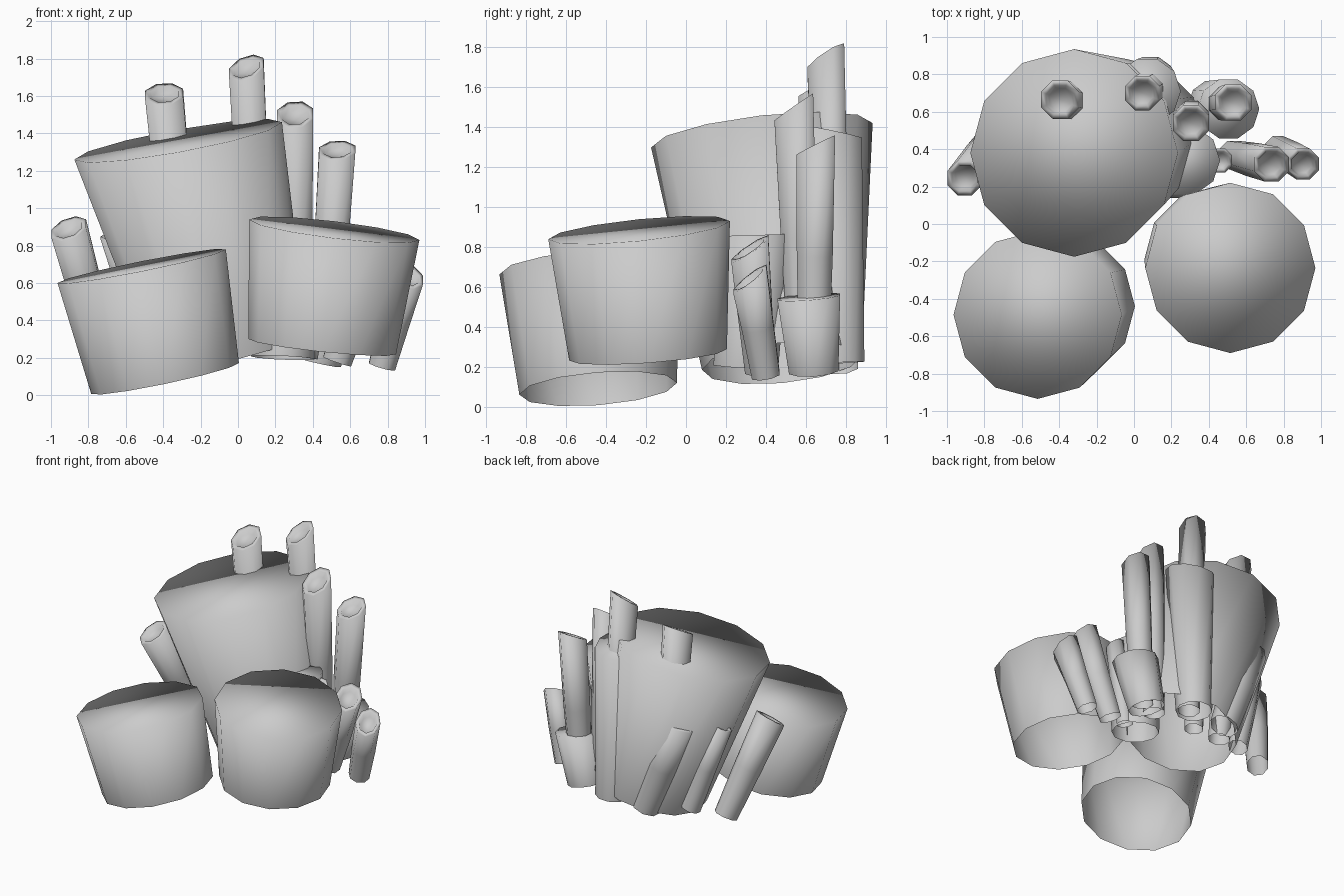
import bpy, bmesh, math
from mathutils import Vector

if "Cube" in bpy.data.objects:
    bpy.data.objects.remove(bpy.data.objects["Cube"])


def stalk(name, bottom, top, r0, r1, slope, sides=8, hollow=False, phase=0.0):
    """Open-bottomed tapered tube; rings are tilted planes, top cut at 'slope'."""
    b, t = Vector(bottom), Vector(top)
    ax = t - b
    s0 = Vector((-ax.x / ax.z, -ax.y / ax.z))
    s1 = Vector(slope)
    bm = bmesh.new()

    def ring(c, r, s):
        vs = []
        for i in range(sides):
            a = 2 * math.pi * i / sides + phase
            x, y = r * math.cos(a), r * math.sin(a)
            vs.append(bm.verts.new((c.x + x, c.y + y, c.z + s.x * x + s.y * y)))
        return vs

    rings = [ring(b, r0, s0)]
    if hollow:
        # nearly full width by mid height, then a rim and a recessed mouth
        rings.append(ring(b.lerp(t, 0.5), r0 * 0.3 + r1 * 0.7, s0))
        rings.append(ring(t, r1, s1))
        rings.append(ring(t, r1 * 0.74, s1))
        rings.append(ring(t - ax.normalized() * 0.03, r1 * 0.6, s1))
    else:
        rings.append(ring(t, r1, s1))
    for lo, hi in zip(rings, rings[1:]):
        for i in range(sides):
            j = (i + 1) % sides
            bm.faces.new((lo[i], lo[j], hi[j], hi[i]))
    bm.faces.new(rings[-1])
    for f in bm.faces:
        f.smooth = True
    me = bpy.data.meshes.new(name)
    bm.to_mesh(me)
    bm.free()
    ob = bpy.data.objects.new(name, me)
    bpy.context.collection.objects.link(ob)
    return ob


# Large barrels, capped with one smooth polygon
barrels = [
    ("barrel_front_left", (-0.39, -0.44, 0.09), (-0.515, -0.485, 0.69), 0.395, 0.45, (0.2, 0.06)),
    ("barrel_front_right", (0.45, -0.19, 0.26), (0.515, -0.235, 0.885), 0.395, 0.455, (-0.12, 0.10)),
    ("barrel_back", (-0.03, 0.48, 0.22), (-0.32, 0.38, 1.36), 0.40, 0.555, (0.18, 0.11)),
]
for name, b, t, r0, r1, s in barrels:
    stalk(name, b, t, r0, r1, s, sides=12)

# Medium capped cups at the back and right
cups = [
    ("cup_back", (0.09, 0.77, 0.22), (0.07, 0.71, 1.38), 0.13, 0.18, (0.05, -0.2)),
    ("cup_right", (0.42, 0.64, 0.18), (0.505, 0.615, 0.55), 0.13, 0.165, (-0.1, 0.08)),
    ("cup_middle", (0.24, 0.30, 0.2), (0.27, 0.34, 0.86), 0.17, 0.19, (0.0, 0.03)),
]
for name, b, t, r0, r1, s in cups:
    stalk(name, b, t, r0, r1, s, sides=10)

# Thin tubes with slanted, rimmed mouths
tubes = [
    ("tube_tallest", (0.12, 0.75, 0.22), (0.045, 0.70, 1.75), 0.08, 0.10, (0.3, 0.65)),
    ("tube_through_barrel", (-0.26, 0.63, 0.18), (-0.395, 0.665, 1.61), 0.08, 0.11, (0.05, 0.55)),
    ("tube_right_tall", (0.31, 0.59, 0.2), (0.305, 0.54, 1.50), 0.08, 0.105, (0.05, 0.7)),
    ("tube_right_medium", (0.46, 0.64, 0.2), (0.53, 0.65, 1.31), 0.08, 0.105, (0.05, 0.5)),
    ("tube_right_short", (0.53, 0.37, 0.18), (0.735, 0.32, 0.79), 0.08, 0.10, (-0.25, 0.65)),
    ("tube_far_right", (0.77, 0.40, 0.155), (0.905, 0.32, 0.64), 0.075, 0.09, (-0.3, 0.75)),
    ("tube_far_left", (-0.71, 0.52, 0.18), (-0.905, 0.245, 0.89), 0.08, 0.10, (0.3, 0.6)),
    ("tube_hidden_top", (-0.05, 0.6, 0.2), (-0.15, 0.57, 1.375), 0.07, 0.06, (0.2, 0.6)),
    ("tube_hidden_left", (-0.46, 0.60, 0.2), (-0.67, 0.51, 0.86), 0.07, 0.07, (0.3, 0.3)),
    ("tube_back_brace", (-0.19, 0.77, 0.2), (-0.46, 0.73, 0.92), 0.10, 0.12, (0.35, 0.1)),
    ("tube_inner_right", (0.37, 0.34, 0.2), (0.46, 0.34, 0.80), 0.06, 0.07, (-0.1, 0.5)),
]
for name, b, t, r0, r1, s in tubes:
    stalk(name, b, t, r0, r1, s, sides=8, hollow=True, phase=math.pi / 8)
